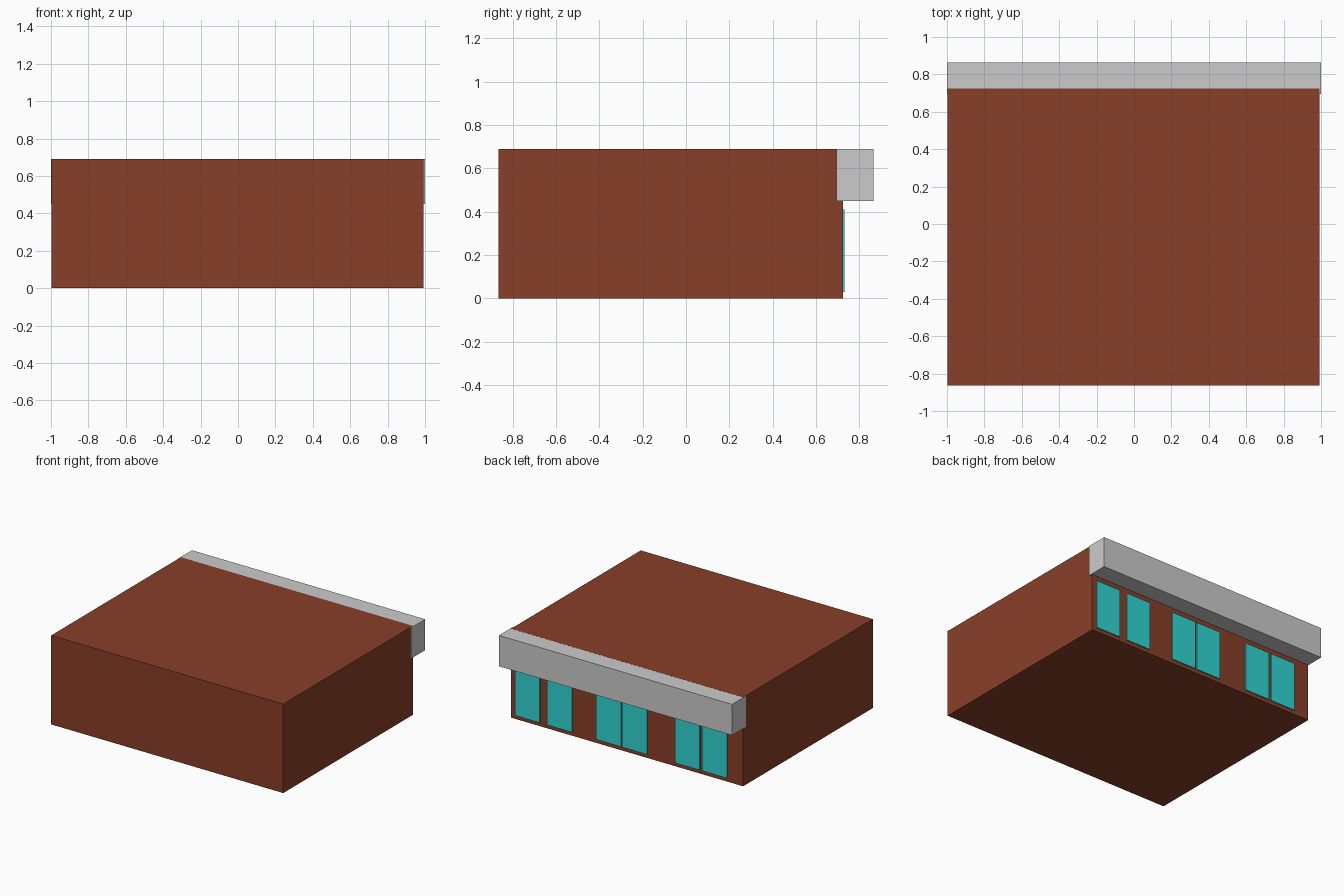
import bpy

if "Cube" in bpy.data.objects:
    bpy.data.objects.remove(bpy.data.objects["Cube"])


def material(name, color):
    m = bpy.data.materials.new(name)
    m.diffuse_color = (*color, 1)
    m.use_nodes = True
    m.node_tree.nodes["Principled BSDF"].inputs["Base Color"].default_value = m.diffuse_color
    return m


def box(name, lo, hi, mat=None):
    bpy.ops.mesh.primitive_cube_add(size=1, location=[(a + b) / 2 for a, b in zip(lo, hi)])
    ob = bpy.context.object
    ob.name = name
    ob.scale = [b - a for a, b in zip(lo, hi)]
    bpy.ops.object.transform_apply(location=False, rotation=False, scale=True)
    if mat:
        ob.data.materials.append(mat)
    return ob


brick = material("brick", (0.25, 0.05, 0.022))
glass = material("glass", (0.03, 0.68, 0.65))

# Brick building block
box("building", (-0.997, -0.864, 0), (0.993, 0.724, 0.69), brick)

# Grey fascia canopy along the back
box("canopy", (-1, 0.695, 0.45), (1, 0.864, 0.6895))

# Six window panes in pairs under the canopy
for i, x in enumerate((0.848, 0.572, 0.153, -0.071, -0.524, -0.757)):
    box(f"window_{i + 1}", (x - 0.106, 0.715, 0.03), (x + 0.106, 0.732, 0.41), glass)
